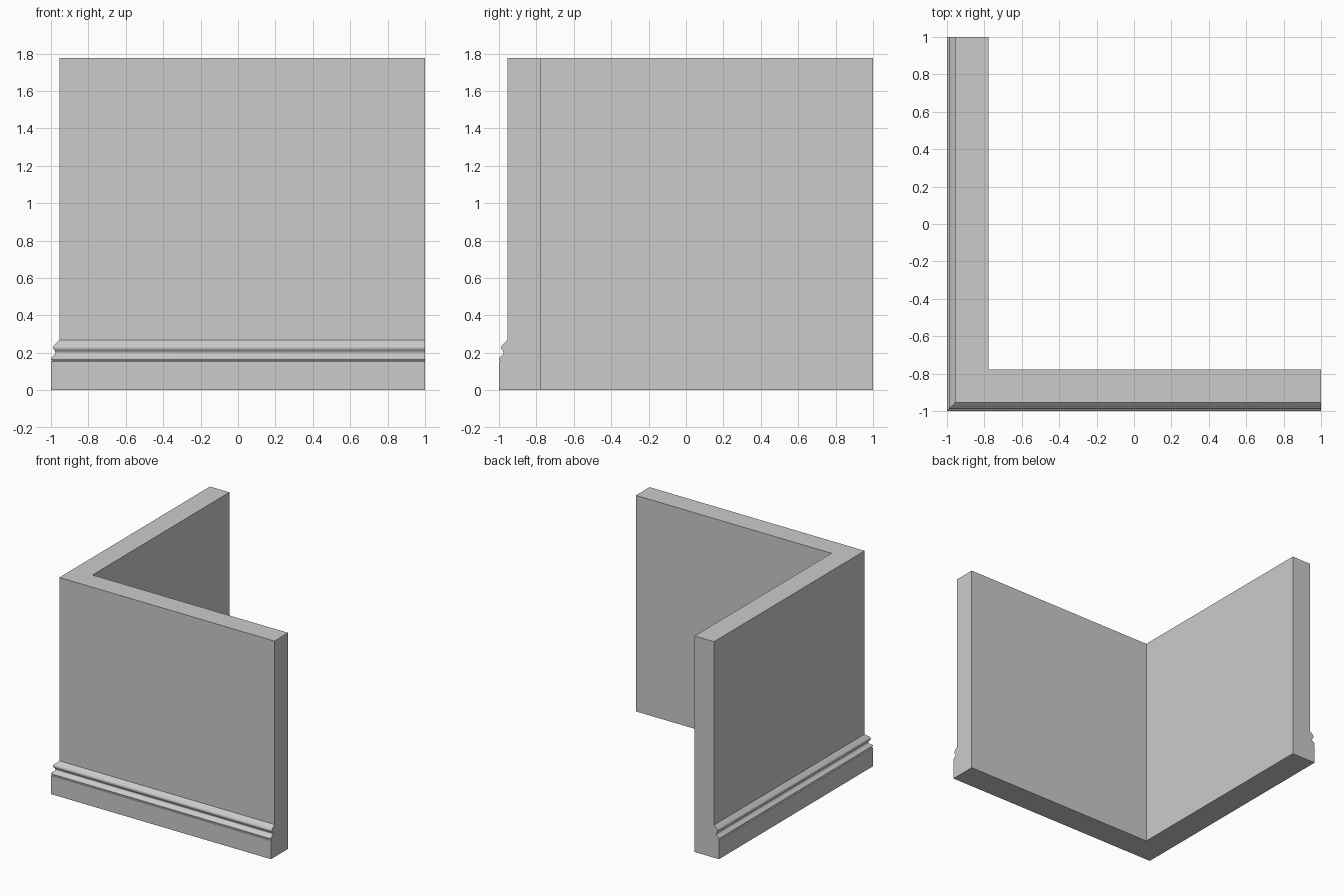
import bpy, bmesh
from math import cos, sin, radians

if "Cube" in bpy.data.objects:
    bpy.data.objects.remove(bpy.data.objects["Cube"])

HEIGHT, FACE, INNER = 1.775, 0.045, 0.222


def arc(cd, cz, rd, rz, a0, a1, n):
    """Arc points as (depth inward from the outermost plane, height)."""
    return [(cd - rd * cos(radians(a0 + (a1 - a0) * i / n)),
             cz + rz * sin(radians(a0 + (a1 - a0) * i / n))) for i in range(n + 1)]


# wall section: plinth, small bead, cove, torus, sloped cap, wall face
profile = [(0, 0), (0, 0.153), (0.007, 0.157)]
profile += arc(0.010, 0.169, 0.010, 0.009, -70, 70, 6)
profile += [(0.012, 0.182), (0.017, 0.187)]
profile += arc(0.013, 0.198, 0.012, 0.011, 215, 145, 4)
profile += arc(0.029, 0.228, 0.018, 0.019, -60, 65, 8)
profile += [(0.025, 0.250), (0.034, 0.258), (FACE, 0.268)]
profile += [(FACE, HEIGHT), (INNER, HEIGHT), (INNER, 0)]

# sweep the section around the mitred corner
bm = bmesh.new()
stations = [lambda d: (1, -1 + d), lambda d: (-1 + d, -1 + d), lambda d: (-1 + d, 1)]
rings = [[bm.verts.new((*at(d), z)) for d, z in profile] for at in stations]
n = len(profile)
for a, b in zip(rings, rings[1:]):
    for i in range(n):
        j = (i + 1) % n
        bm.faces.new((a[i], a[j], b[j], b[i]))

# end faces
bm.faces.new(rings[0])
bm.faces.new(rings[-1][::-1])
bmesh.ops.recalc_face_normals(bm, faces=bm.faces)

mesh = bpy.data.meshes.new("corner_wall")
bm.to_mesh(mesh)
bm.free()
wall = bpy.data.objects.new("corner_wall", mesh)
bpy.context.collection.objects.link(wall)
bpy.context.view_layer.objects.active = wall
wall.select_set(True)
bpy.ops.object.shade_smooth_by_angle(angle=radians(30))
